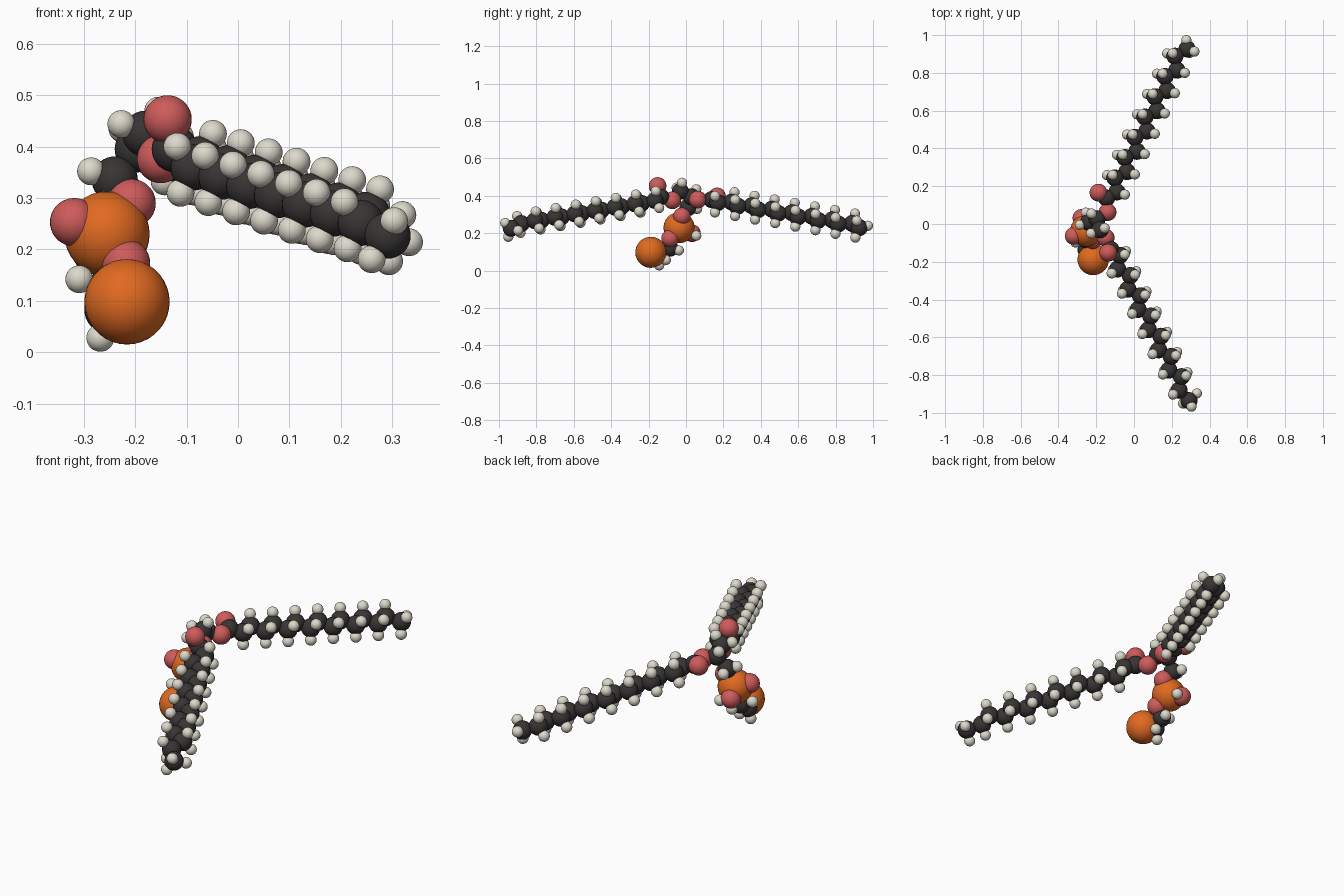
import bpy
import bmesh
from mathutils import Vector

cube = bpy.data.objects.get("Cube")
if cube:
    bpy.data.objects.remove(cube, do_unlink=True)


def make_material(name, colour):
    mat = bpy.data.materials.new(name)
    mat.use_nodes = True
    mat.diffuse_color = (*colour, 1)
    mat.node_tree.nodes["Principled BSDF"].inputs["Base Color"].default_value = (*colour, 1)
    return mat


def make_ball(name, radius, mat):
    """Smooth sphere mesh shared by every ball of one kind."""
    mesh = bpy.data.meshes.new(name)
    bm = bmesh.new()
    bmesh.ops.create_uvsphere(bm, u_segments=32, v_segments=18, radius=radius)
    for face in bm.faces:
        face.smooth = True
    bm.to_mesh(mesh)
    bm.free()
    mesh.materials.append(mat)
    return mesh


BALLS = {
    "white_ball": make_ball("white_ball", 0.027, make_material("warm_white", (0.72, 0.69, 0.60))),
    "dark_ball": make_ball("dark_ball", 0.045, make_material("charcoal", (0.040, 0.035, 0.035))),
    "red_ball": make_ball("red_ball", 0.047, make_material("soft_red", (0.62, 0.105, 0.105))),
    "orange_ball": make_ball("orange_ball", 0.083, make_material("orange", (0.75, 0.143, 0.015))),
}


def place(kind, part, *positions):
    for position in positions:
        obj = bpy.data.objects.new(f"{part}_{kind}", BALLS[kind])
        obj.location = position
        bpy.context.collection.objects.link(obj)


def chain(part, start, step, tilt, links=14):
    """Zigzag run of dark balls, each with a pair of white balls."""
    start, step = Vector(start), Vector(step)
    along = step.normalized()
    side = along.cross(Vector((0, 0, 1))).normalized()
    if side.x < 0:
        side.negate()
    up = side.cross(along)
    if up.z < 0:
        up.negate()
    # roll the zigzag plane about the tail direction
    side, up = (side + up * tilt).normalized(), (up - side * tilt).normalized()
    for i in range(1, links + 1):
        out = side if i % 2 else -side
        centre = start + step * i
        place("dark_ball", part, centre + out * 0.022)
        for sign in (1, -1):
            place("white_ball", part, centre + out * 0.054 + up * sign * 0.046)


# Front tail: root, zigzag run and bent tip
place("dark_ball", "front_tail_root", (-0.123, -0.135, 0.395))
chain("front_tail", (-0.121, -0.122, 0.381), (0.0271, -0.0535, -0.009), 0.15)
place("dark_ball", "front_tail_tip", (0.291, -0.935, 0.227))
place("white_ball", "front_tail_tip",
      (0.333, -0.897, 0.214), (0.304, -0.967, 0.255), (0.26, -0.95, 0.181))

# Back tail: root, zigzag run and tip
place("dark_ball", "back_tail_root", (-0.145, 0.137, 0.38))
chain("back_tail", (-0.1355, 0.1265, 0.3795), (0.0265, 0.0537, -0.0095), -0.3)
place("dark_ball", "back_tail_tip", (0.281, 0.927, 0.23))
place("white_ball", "back_tail_tip",
      (0.32, 0.913, 0.267), (0.277, 0.973, 0.24), (0.294, 0.906, 0.177))

# Head group: large orange centres
place("orange_ball", "head", (-0.255, -0.037, 0.23), (-0.216, -0.188, 0.098))

# Red balls linking the head and the tails
place("red_ball", "link",
      (-0.137, -0.152, 0.453), (-0.15, -0.073, 0.376),
      (-0.14, 0.063, 0.38), (-0.188, 0.166, 0.397),
      (-0.207, -0.022, 0.29), (-0.218, -0.085, 0.173),
      (-0.319, -0.063, 0.253), (-0.278, 0.032, 0.2))

# Dark backbone of the head
place("dark_ball", "backbone",
      (-0.24, 0.01, 0.336), (-0.195, 0.028, 0.395), (-0.18, -0.03, 0.425),
      (-0.25, -0.085, 0.12), (-0.254, -0.138, 0.082))

# White balls around the backbone
place("white_ball", "backbone",
      (-0.286, -0.005, 0.352), (-0.255, 0.06, 0.33),
      (-0.225, 0.055, 0.435), (-0.227, -0.05, 0.444), (-0.155, -0.022, 0.47),
      (-0.232, 0.055, 0.187), (-0.309, -0.098, 0.142), (-0.235, -0.038, 0.108),
      (-0.268, -0.143, 0.028), (-0.23, -0.107, 0.057))
